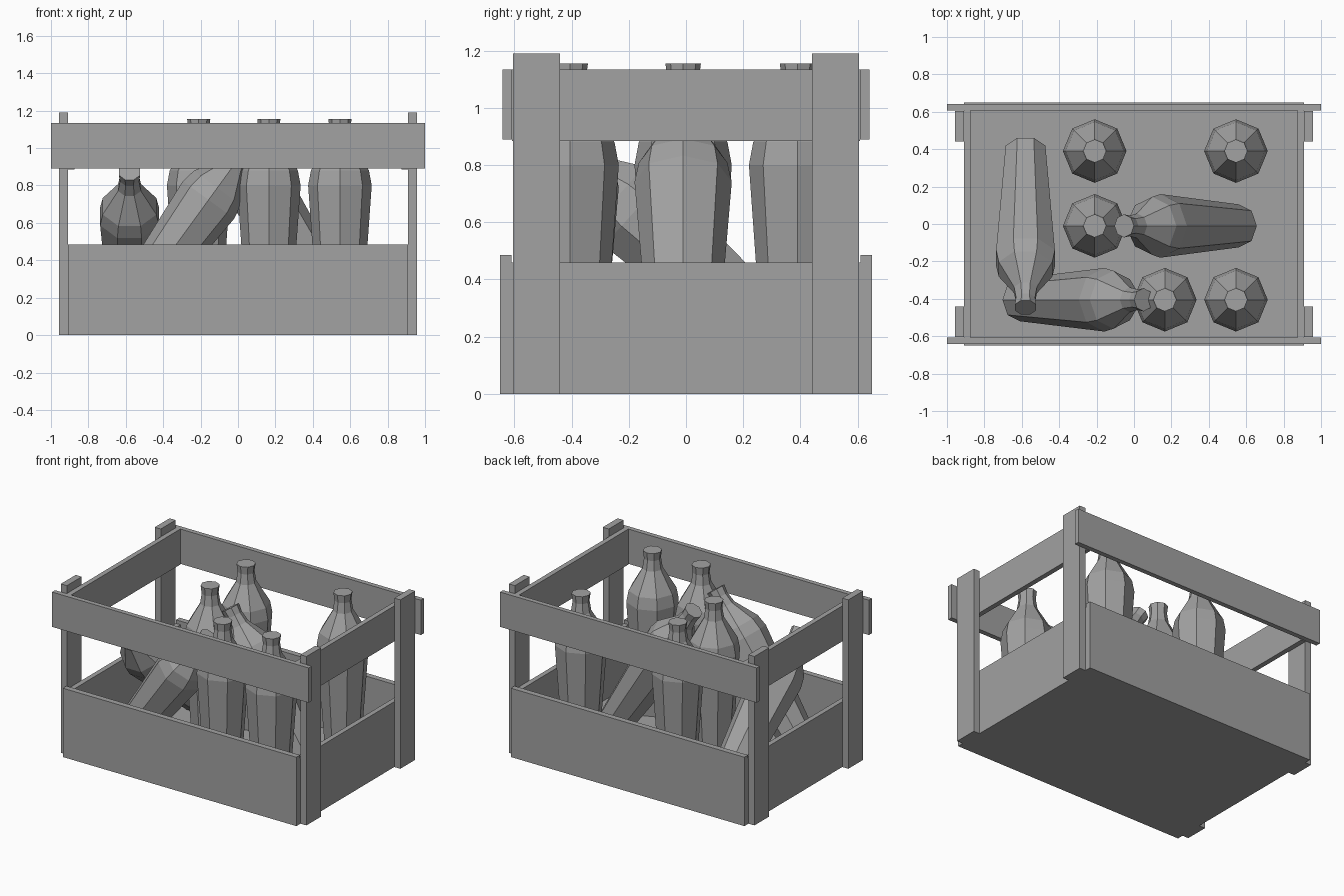
import bpy, bmesh
from math import radians, cos, sin, tau
from mathutils import Matrix

cube = bpy.data.objects.get("Cube")
if cube:
    bpy.data.objects.remove(cube, do_unlink=True)

grey = bpy.data.materials.new("plain_grey")
grey.use_nodes = True
colour = (0.36, 0.36, 0.36, 1)
grey.diffuse_color = colour
grey.node_tree.nodes["Principled BSDF"].inputs["Base Color"].default_value = colour


def add_object(name, bm):
    bmesh.ops.recalc_face_normals(bm, faces=bm.faces)
    mesh = bpy.data.meshes.new(name)
    bm.to_mesh(mesh)
    bm.free()
    mesh.materials.append(grey)
    obj = bpy.data.objects.new(name, mesh)
    bpy.context.collection.objects.link(obj)
    return obj


def board(name, xs, ys, zs):
    """Box spanning the given ranges."""
    bm = bmesh.new()
    spans = (xs, ys, zs)
    size = [abs(b - a) for a, b in spans]
    middle = [(a + b) / 2 for a, b in spans]
    bmesh.ops.create_cube(bm, size=1,
                          matrix=Matrix.Translation(middle) @ Matrix.Diagonal((*size, 1)))
    return add_object(name, bm)


# Bottle: (radius, height) from base to lip
SIDES = 8
PROFILE = [(0.115, 0), (0.17, 0.77), (0.155, 0.85),
           (0.066, 1.0), (0.055, 1.07), (0.062, 1.125)]


def bottle(name, x, y, z=0.03, axis="X", lean=0, spin=0):
    bm = bmesh.new()
    rings = [[bm.verts.new((r * cos(tau * i / SIDES), r * sin(tau * i / SIDES), h))
              for i in range(SIDES)] for r, h in PROFILE]
    for low, high in zip(rings, rings[1:]):
        for i in range(SIDES):
            j = (i + 1) % SIDES
            bm.faces.new((low[i], low[j], high[j], high[i]))
    bm.faces.new(rings[0][::-1])
    bm.faces.new(rings[-1])
    obj = add_object(name, bm)
    obj.matrix_world = (Matrix.Translation((x, y, z))
                        @ Matrix.Rotation(radians(lean), 4, axis)
                        @ Matrix.Rotation(radians(spin), 4, "Z"))


# Crate floor
board("floor", (-0.91, 0.91), (-0.61, 0.61), (0, 0.03))

# Long walls and rails, front and back
for label, s in (("front", -1), ("back", 1)):
    board(label + "_wall", (-0.91, 0.91), (s * 0.61, s * 0.65), (0, 0.485))
    board(label + "_rail", (-1, 1), (s * 0.608, s * 0.642), (0.89, 1.135))

# Short walls, rails and corner posts, left and right
for label, s in (("left", 1), ("right", -1)):
    board(label + "_wall", (s * 0.875, s * 0.91), (-0.61, 0.61), (0, 0.46))
    board(label + "_rail", (s * 0.875, s * 0.91), (-0.608, 0.608), (0.885, 1.135))
    for end, t in (("front", -1), ("back", 1)):
        board(f"{end}_{label}_post", (s * 0.91, s * 0.957),
              (t * 0.44, t * 0.605), (0, 1.19))

# Standing bottles
for n, (x, y) in enumerate([(-0.21, 0.39), (0.545, 0.39), (-0.21, -0.01),
                            (0.165, -0.405), (0.545, -0.405)]):
    bottle(f"standing_bottle_{n + 1}", x, y)

# Leaning bottles
bottle("leaning_bottle_side", -0.58, 0.39, 0.12, "X", 48, 22.5)
bottle("leaning_bottle_front", -0.61, -0.405, 0.1, "Y", 36)
bottle("leaning_bottle_middle", 0.56, -0.01, 0.095, "Y", -33)
